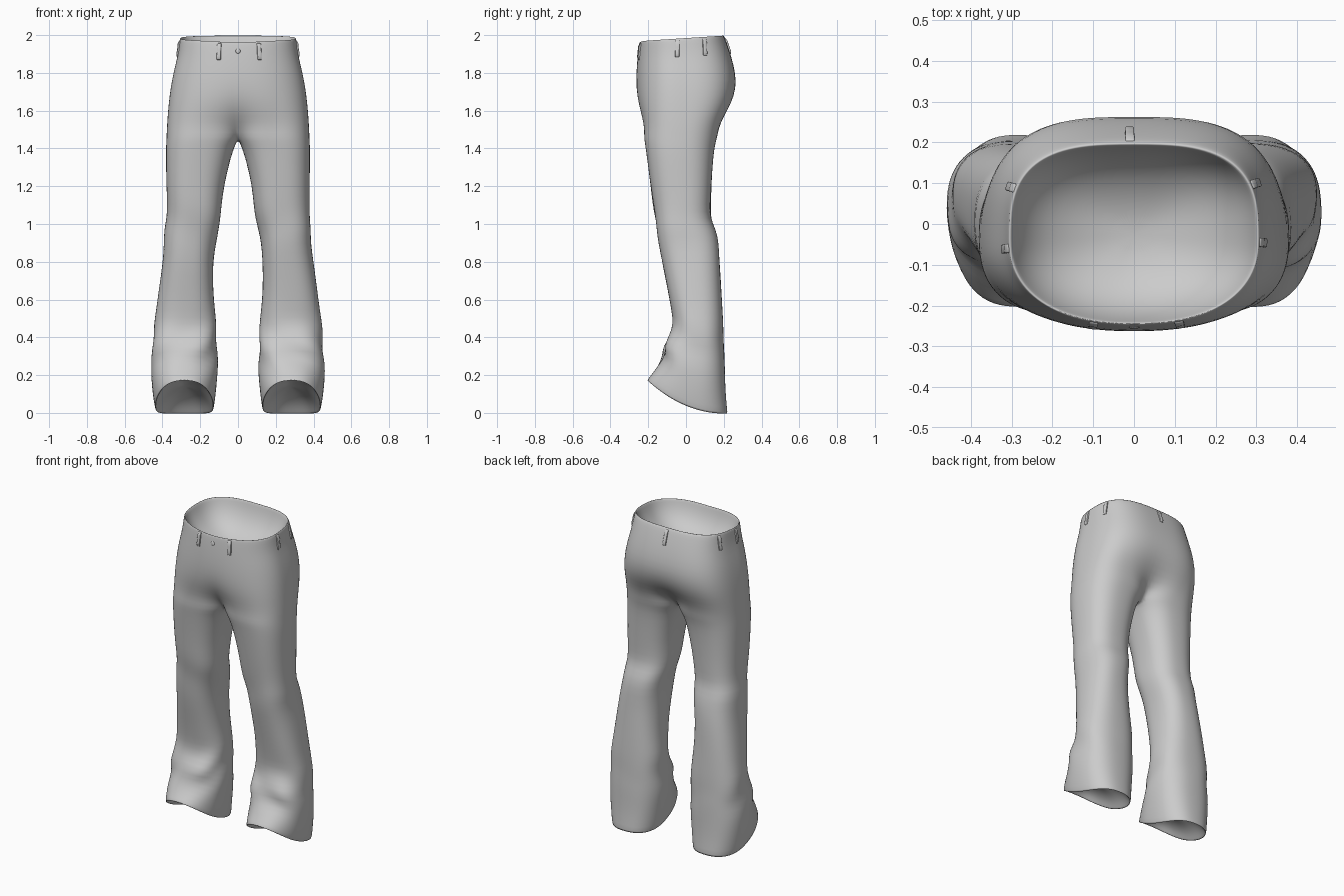
import bpy, bmesh, math
from mathutils import Vector
from mathutils.bvhtree import BVHTree

if "Cube" in bpy.data.objects:
    bpy.data.objects.remove(bpy.data.objects["Cube"])

K, J, A = 28, 6, math.radians(154)   # outer segments, inseam segments, half-angle of outer arc


def spow(v, e):
    return math.copysign(abs(v) ** e, v)


def smooth_mesh(name, bm):
    me = bpy.data.meshes.new(name)
    bm.to_mesh(me)
    bm.free()
    for p in me.polygons:
        p.use_smooth = True
    ob = bpy.data.objects.new(name, me)
    bpy.context.collection.objects.link(ob)
    return ob


# Seat sections: z, half width, front y, back y, blend towards two separate legs
SEAT = [(1.987, .306, -.246, .197, 0), (1.975, .309, -.249, .205, 0), (1.93, .314, -.254, .222, 0),
        (1.88, .322, -.258, .24, 0), (1.80, .342, -.263, .262, 0), (1.72, .357, -.266, .268, .02),
        (1.64, .367, -.264, .253, .12), (1.57, .373, -.25, .217, .33), (1.51, .377, -.233, .185, .65),
        (1.46, .379, -.223, .166, 1)]
# Leg sections: back z, front z, inner x, outer x, front y, back y
LEG = [(1.42, 1.42, .014, .381, -.217, .154), (1.35, 1.35, .04, .382, -.207, .144),
       (1.20, 1.20, .074, .38, -.187, .134), (1.10, 1.10, .085, .377, -.175, .131),
       (1.03, 1.03, .095, .377, -.164, .132), (.97, .97, .107, .387, -.154, .158),
       (.90, .90, .118, .39, -.143, .17), (.80, .80, .131, .4, -.126, .177),
       (.65, .65, .132, .42, -.097, .188), (.54, .54, .122, .434, -.077, .194),
       (.46, .47, .113, .447, -.066, .198), (.38, .41, .114, .45, -.084, .2),
       (.32, .355, .112, .452, -.122, .203), (.25, .30, .106, .459, -.116, .206),
       (.16, .25, .11, .46, -.145, .208), (.07, .205, .118, .452, -.18, .213),
       (-.008, .172, .128, .44, -.208, .222)]


def oval(a, x0, x1, y0, y1):
    e = 2 / 2.5
    return ((x0 + x1) / 2 + (x1 - x0) / 2 * spow(math.cos(a), e),
            (y0 + y1) / 2 + (y1 - y0) / 2 * spow(math.sin(a), e))


def seat_ring(z, xo, yf, yb, w):
    pts = []
    xe = oval(A, 0, xo, yf, yb)[0]
    for i in range(K + 1):
        t = 2 * i / K - 1
        a = t * math.pi / 2
        n = 2.3 if t < 0 else 3.0
        yc = -.04
        tx = xo * abs(math.cos(a)) ** (2 / n)
        ty = yc + (yb - yc if t > 0 else yc - yf) * spow(math.sin(a), 2 / n)
        lx, ly = oval(t * A, 0, xo, yf, yb)
        lx = xo * (lx - xe) / (xo - xe)
        x, y = tx + (lx - tx) * w, ty + (ly - ty) * w
        if i in (0, K):
            x = 0
        # rim rises towards the back and dips at the front
        rise = .013 * y / .2 - (.007 * math.exp(-(x / .12) ** 2) if t < 0 else 0)
        pts.append(Vector((x, y, z + rise * max(0, min(1, (z - 1.82) / .14)))))
    return pts


def leg_ring(zb, zf, x0, x1, y0, y1, side):
    pts = []
    for i in range(K + J):
        a = -A + 2 * A * i / K if i <= K else A + (2 * math.pi - 2 * A) * (i - K) / J
        x, y = oval(a, x0, x1, y0, y1)
        s = (y - y0) / (y1 - y0)
        z = zb + (zf - zb) * (1 - s) ** 2.2
        # soft cloth folds at shin and knee
        f = .013 * (1.1 - s) * math.exp(-((z - .34) / .1) ** 2) * math.sin(4 * a + 30 * z + side)
        f += .005 * math.exp(-((z - .95) / .2) ** 2) * math.sin(2 * a - 17 * z + side)
        pts.append(Vector((x + f * math.cos(a), y + f * math.sin(a), z)))
    return pts


# Trousers: inner bowl, waist, seat, both legs and hem linings as one cloth surface
bm = bmesh.new()
for side in (1, -1):
    rim = seat_ring(*SEAT[0])
    rings = []
    for sc, dz in ((0, -.2), (.25, -.194), (.5, -.172), (.72, -.135), (.87, -.085), (.95, -.035), (.98, -.005)):
        rings.append([Vector((p.x * sc, -.025 + (p.y + .025) * sc, 1.987 + (p.z - 1.987) * sc + dz))
                      for p in rim])
    rings += [seat_ring(*s) for s in SEAT]
    top = list(rings[-1])
    for j in range(1, J):                      # crotch bridge
        p = top[K].lerp(top[0], j / J)
        top.append(Vector((0, p.y, 1.46 - .012 * math.sin(math.pi * j / J))))
    legs = [top] + [leg_ring(*s, side) for s in LEG]
    hem = legs[-1]
    mid = sum(hem, Vector()) / len(hem)
    for sc, dz in ((.975, .002), (.91, .018), (.78, .045), (.55, .07), (.28, .082), (0, .085)):
        legs.append([mid + (p - mid) * sc + Vector((0, 0, dz)) for p in hem])
    for group, closed in ((rings, False), (legs, True)):
        vr = [[bm.verts.new((p.x * side, p.y, p.z)) for p in r] for r in group]
        for u, v in zip(vr, vr[1:]):
            n = len(u)
            for i in range(n if closed else n - 1):
                k = (i + 1) % n
                f = (u[i], v[i], v[k], u[k])
                bm.faces.new(f if side > 0 else f[::-1])
bmesh.ops.remove_doubles(bm, verts=bm.verts, dist=.0004)
bmesh.ops.recalc_face_normals(bm, faces=bm.faces)
trousers = smooth_mesh("trousers", bm)
sub = trousers.modifiers.new("smooth", 'SUBSURF')
sub.levels = sub.render_levels = 1

dg = bpy.context.evaluated_depsgraph_get()
tree = BVHTree.FromObject(trousers, dg)


def on_cloth(x, y, z):
    """Surface point seen from outside towards the waist centre."""
    d = Vector((x, y, 0)).normalized()
    hit = tree.ray_cast(d + Vector((0, 0, z)), -d)
    n = hit[1].copy()
    if n.dot(d) < 0:
        n.negate()
    return hit[0], n


# Belt loops: curved strips that follow the waistband
LOOPS = [(-.10, -.245, 1.957), (.11, -.24, 1.957), (-.31, -.06, 1.972), (.31, -.045, 1.972),
         (-.30, .09, 1.98), (.30, .10, 1.98), (-.01, .21, 1.987)]
for idx, (x, y, zt) in enumerate(LOOPS):
    bm = bmesh.new()
    prev = None
    for j, off in enumerate((.003, .009, .008, .008, .009, .003)):
        p, n = on_cloth(x, y, zt - .088 * j / 5)
        n = Vector((n.x, n.y, 0)).normalized()
        t = Vector((-n.y, n.x, 0)) * .011
        ring = [bm.verts.new(q) for q in (p - n * .004 - t, p - n * .004 + t, p + n * off + t, p + n * off - t)]
        if prev:
            for i in range(4):
                bm.faces.new((prev[i], prev[(i + 1) % 4], ring[(i + 1) % 4], ring[i]))
        if j in (0, 5):
            bm.faces.new(ring)
        prev = ring
    bmesh.ops.recalc_face_normals(bm, faces=bm.faces)
    loop = smooth_mesh(f"belt_loop_{idx + 1}", bm)
    b = loop.modifiers.new("bevel", 'BEVEL')
    b.width, b.segments = .003, 2

# Waist button
p, n = on_cloth(0, -.25, 1.915)
bm = bmesh.new()
bmesh.ops.create_uvsphere(bm, u_segments=16, v_segments=8, radius=.013)
bmesh.ops.scale(bm, vec=(1, 1, .3), verts=bm.verts)
button = smooth_mesh("button", bm)
button.location = p
button.rotation_euler = n.to_track_quat('Z', 'Y').to_euler()
